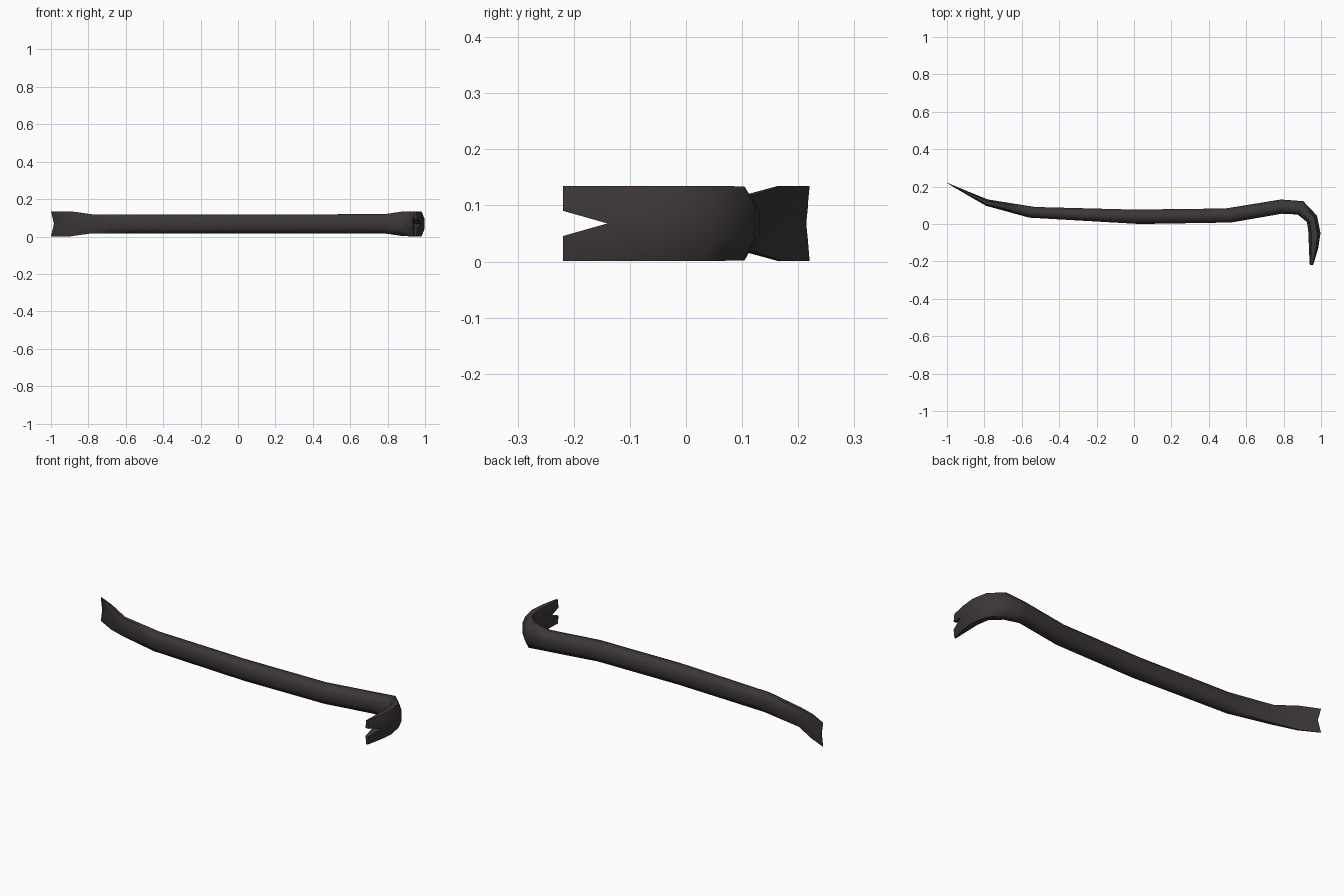
import bpy, bmesh
from mathutils import Vector

if "Cube" in bpy.data.objects:
    bpy.data.objects.remove(bpy.data.objects["Cube"])

MID = 0.068  # mid height of the bar

steel = bpy.data.materials.new("dark_steel")
steel.diffuse_color = (0.046, 0.038, 0.038, 1)
steel.use_nodes = True
steel.node_tree.nodes["Principled BSDF"].inputs["Base Color"].default_value = steel.diffuse_color


def make_object(name, bm):
    bmesh.ops.recalc_face_normals(bm, faces=bm.faces)
    me = bpy.data.meshes.new(name)
    bm.to_mesh(me)
    bm.free()
    me.materials.append(steel)
    ob = bpy.data.objects.new(name, me)
    bpy.context.collection.objects.link(ob)
    return ob


# stations along the bar: outer x, y, inner x, y, half height
stations = [
    (-1.0, 0.221, -0.999, 0.218, 0.067),
    (-0.895, 0.177, -0.90, 0.160, 0.067),
    (-0.78, 0.131, -0.79, 0.097, 0.051),
    (-0.53, 0.091, -0.56, 0.034, 0.051),
    (0.0, 0.077, 0.03, 0.0, 0.051),
    (0.49, 0.083, 0.52, 0.008, 0.051),
    (0.785, 0.131, 0.79, 0.055, 0.052),
    (0.905, 0.122, 0.875, 0.051, 0.066),
    (0.978, 0.045, 0.925, 0.010, 0.067),
    (0.997, -0.05, 0.933, -0.05, 0.067),
    (0.985, -0.13, 0.935, -0.13, 0.067),
    (0.958, -0.219, 0.94, -0.219, 0.067),
]
# eight-sided cross-section
section = [(1, .42), (.5, 1), (-.5, 1), (-1, .42),
           (-1, -.42), (-.5, -1), (.5, -1), (1, -.42)]

# bar with chisel end and hooked end
bm = bmesh.new()
rings = []
for ox, oy, ix, iy, h in stations:
    o, i = Vector((ox, oy, MID)), Vector((ix, iy, MID))
    c, d = (o + i) / 2, (o - i) / 2
    rings.append([bm.verts.new(c + d * a + Vector((0, 0, h * b))) for a, b in section])
for r, s in zip(rings, rings[1:]):
    for k in range(8):
        n = (k + 1) % 8
        bm.faces.new((r[k], r[n], s[n], s[k]))
bm.faces.new(rings[0])
bm.faces.new(rings[-1][::-1])
bar = make_object("crowbar", bm)


# wedge cutters: nail slot in the hook, shallow notch in the chisel
def wedge(name, apex, base_a, base_b, depth):
    bm = bmesh.new()
    low = [bm.verts.new(p) for p in (apex, base_a, base_b)]
    face = bm.faces.new(low)
    ext = bmesh.ops.extrude_face_region(bm, geom=[face])
    moved = [v for v in ext["geom"] if isinstance(v, bmesh.types.BMVert)]
    bmesh.ops.translate(bm, verts=moved, vec=depth)
    return make_object(name, bm)


cutters = [
    wedge("hook_slot", (0.8, -0.14, MID), (0.8, -0.26, MID - 0.034),
          (0.8, -0.26, MID + 0.034), (0.3, 0, 0)),
    wedge("chisel_notch", (-0.984, 0.1, MID), (-1.016, 0.1, MID - 0.135),
          (-1.016, 0.1, MID + 0.135), (0, 0.2, 0)),
]
for cut in cutters:
    bpy.context.view_layer.objects.active = bar
    mod = bar.modifiers.new(cut.name, 'BOOLEAN')
    mod.operation = 'DIFFERENCE'
    mod.solver = 'EXACT'
    mod.object = cut
    bpy.ops.object.modifier_apply(modifier=mod.name)
    bpy.data.objects.remove(cut)

# smooth shading with sharp claw edges
bpy.ops.object.select_all(action='DESELECT')
bar.select_set(True)
bpy.context.view_layer.objects.active = bar
bpy.ops.object.shade_smooth_by_angle(angle=1.1)
